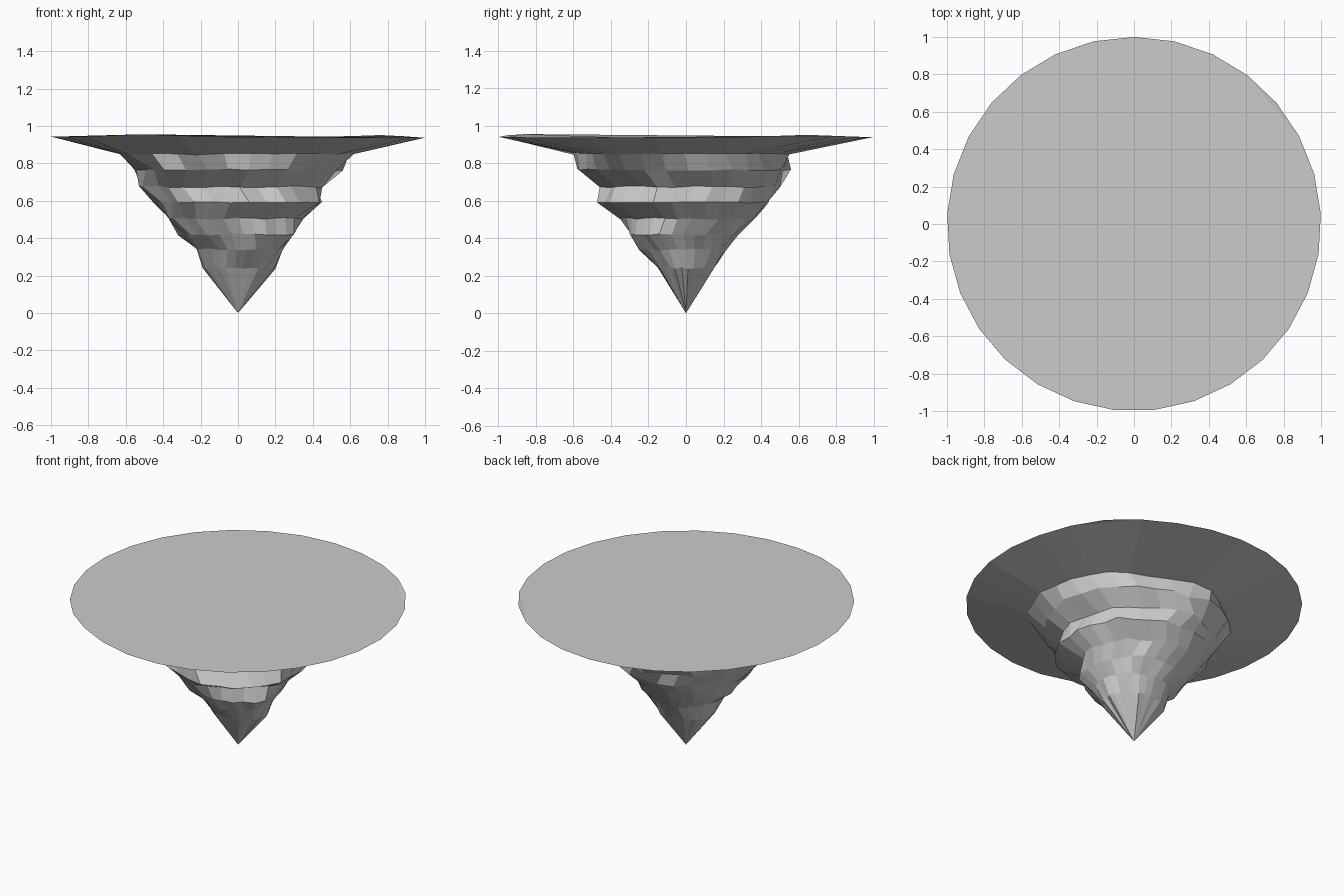
import bpy, bmesh, math, random

cube = bpy.data.objects.get("Cube")
if cube:
    bpy.data.objects.remove(cube, do_unlink=True)

random.seed(7)
SIDES = 29


def material(name, colour):
    mat = bpy.data.materials.new(name)
    mat.use_nodes = True
    mat.diffuse_color = colour
    mat.node_tree.nodes["Principled BSDF"].inputs["Base Color"].default_value = colour
    return mat


def angle(i):
    return math.pi / 2 + math.tau * i / SIDES


def fit(values, low, high):
    a, b = min(values), max(values)
    return [low + (v - a) * (high - low) / (b - a) for v in values]


def rock_ring(bm, z, left, right, front, back):
    """Jagged ring stretched to fill the given extents."""
    radii = [random.uniform(0.87, 1.05) for _ in range(SIDES)]
    radii = [0.7 * r + 0.3 * radii[i - 1] for i, r in enumerate(radii)]
    xs = fit([r * math.cos(angle(i)) for i, r in enumerate(radii)], left, right)
    ys = fit([r * math.sin(angle(i)) for i, r in enumerate(radii)], front, back)
    return [bm.verts.new((x, y, z + random.uniform(-0.005, 0.005)))
            for x, y in zip(xs, ys)]


def rim_ring(bm):
    """Round rim with two low swells on opposite sides."""
    ring = []
    for i in range(SIDES):
        x, y = math.cos(angle(i)), math.sin(angle(i))
        z = 0.94 - 0.003 * x
        for px, py in ((0.76, 0.64), (-0.5, -0.86)):
            z += 0.014 * math.exp(-((x - px) ** 2 + (y - py) ** 2) / 0.08)
        ring.append(bm.verts.new((x, y, z)))
    return ring


# Height, then left, right, front and back extents of each rock layer
LAYERS = [
    (0.24, -0.19, 0.20, -0.15, 0.15),
    (0.34, -0.22, 0.24, -0.25, 0.22),
    (0.42, -0.32, 0.30, -0.30, 0.28),
    (0.505, -0.37, 0.35, -0.35, 0.37),
    (0.59, -0.45, 0.45, -0.475, 0.44),
    (0.675, -0.53, 0.45, -0.46, 0.50),
    (0.765, -0.555, 0.56, -0.58, 0.56),
    (0.85, -0.63, 0.62, -0.60, 0.55),
]

# Floating island: pointed rock underside, flared rim, flat top
bm = bmesh.new()
tip = bm.verts.new((0, 0, 0))
rings = [rock_ring(bm, *layer) for layer in LAYERS] + [rim_ring(bm)]
for i in range(SIDES):
    j = (i + 1) % SIDES
    bm.faces.new((tip, rings[0][j], rings[0][i]))
    for low, high in zip(rings, rings[1:]):
        bm.faces.new((low[i], low[j], high[j], high[i]))
bm.faces.new(rings[-1])
bmesh.ops.recalc_face_normals(bm, faces=bm.faces[:])

mesh = bpy.data.meshes.new("floating_island")
bm.to_mesh(mesh)
bm.free()
mesh.materials.append(material("pale_grey_stone", (0.6, 0.6, 0.6, 1)))
island = bpy.data.objects.new("floating_island", mesh)
bpy.context.collection.objects.link(island)
